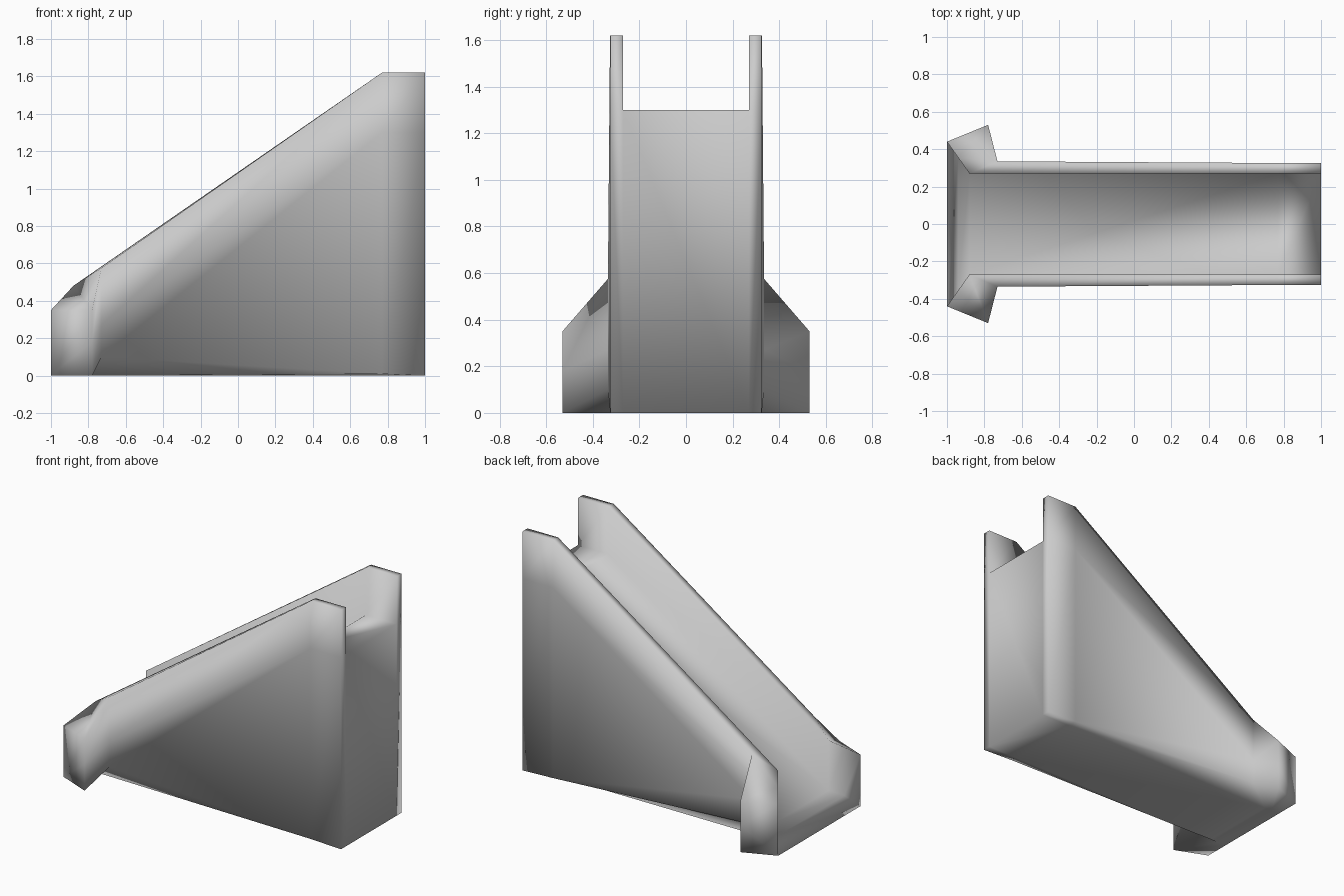
import bpy
import bmesh

cube = bpy.data.objects.get("Cube")
if cube:
    bpy.data.objects.remove(cube, do_unlink=True)

# Single plain grey
grey = bpy.data.materials.new("light_grey")
grey.use_nodes = True
colour = (0.6, 0.6, 0.6, 1)
grey.diffuse_color = colour
grey.node_tree.nodes["Principled BSDF"].inputs["Base Color"].default_value = colour

INNER = 0.27


def section(x, outer, bottom, floor, top):
    """Half cross-section: underside, outer wall, rail, chute floor."""
    return [(x, INNER, 0), (x, outer, bottom), (x, outer, floor),
            (x, outer, top), (x, INNER, top), (x, INNER, floor)]


# Sections from the tall end to the flared foot
sections = [
    section(1, 0.325, 0, 1.3, 1.62),
    section(0.77, 0.326, 0.01, 1.3, 1.62),
    [(-0.88, INNER, 0), (-0.73, 0.335, 0.1), (-0.73, 0.335, 0.27),
     (-0.73, 0.335, 0.575), (-0.88, INNER, 0.48), (-0.88, INNER, 0.14)],
    [(-0.94, INNER, 0), (-0.78, 0.53, 0), (-0.78, 0.53, 0.18),
     (-0.78, 0.53, 0.35), (-0.94, 0.355, 0.415), (-0.94, 0.355, 0.09)],
    [(-1, INNER, 0), (-1, 0.44, 0), (-1, 0.44, 0),
     (-1, 0.44, 0.35), (-1, 0.44, 0.35), (-1, 0.44, 0)],
]

bm = bmesh.new()
rings = []
for half in sections:
    mirrored = [(x, -y, z) for x, y, z in reversed(half)]
    rings.append([bm.verts.new(p) for p in half + mirrored])

# Loft the walls, rails, floor and underside
count = len(rings[0])
for a, b in zip(rings, rings[1:]):
    for i in range(count):
        j = (i + 1) % count
        bm.faces.new((a[i], a[j], b[j], b[i]))

# Tall end: centre panel and a wall end on each side
end = rings[0]
bm.faces.new([end[i] for i in (0, 5, 6, 11)])
for side in (end, end[::-1]):
    bm.faces.new([side[i] for i in (0, 1, 2, 5)])
    bm.faces.new([side[i] for i in (2, 3, 4, 5)])

bmesh.ops.remove_doubles(bm, verts=bm.verts, dist=0.0005)
bmesh.ops.recalc_face_normals(bm, faces=bm.faces)
for face in bm.faces:
    face.smooth = True

mesh = bpy.data.meshes.new("slide_chute")
bm.to_mesh(mesh)
bm.free()
mesh.materials.append(grey)
slide = bpy.data.objects.new("slide_chute", mesh)
bpy.context.collection.objects.link(slide)
